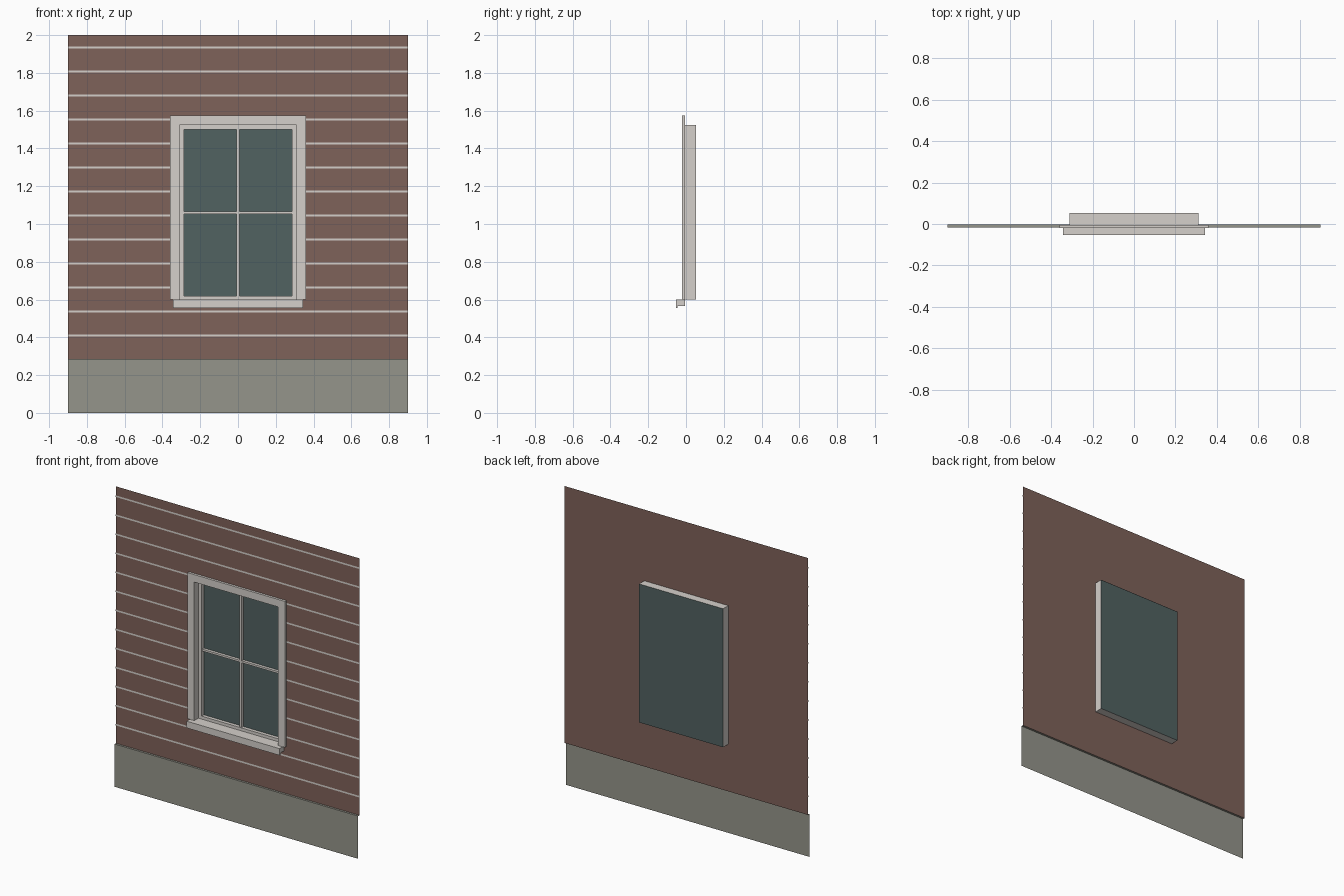
import bpy

cube = bpy.data.objects.get("Cube")
if cube:
    bpy.data.objects.remove(cube, do_unlink=True)


def srgb(r, g, b):
    def lin(c):
        c /= 255
        return c / 12.92 if c <= 0.04045 else ((c + 0.055) / 1.055) ** 2.4
    return (lin(r), lin(g), lin(b), 1.0)


def material(name, color):
    m = bpy.data.materials.new(name)
    m.use_nodes = True
    m.diffuse_color = color
    m.node_tree.nodes["Principled BSDF"].inputs["Base Color"].default_value = color
    return m


BRICK = material("brown siding", srgb(127, 98, 90))
STONE = material("grey foundation", srgb(149, 149, 139))
TRIM = material("off white trim", srgb(213, 208, 203))
GLASS = material("dark teal glass", srgb(81, 98, 97))


def mesh_object(name, verts, faces, mat):
    me = bpy.data.meshes.new(name)
    me.from_pydata(verts, [], faces)
    me.materials.append(mat)
    ob = bpy.data.objects.new(name, me)
    bpy.context.collection.objects.link(ob)
    return ob


def panels(name, rects, y, mat):
    """Front-facing rectangles (x0, x1, z0, z1) in one upright plane."""
    verts, faces = [], []
    for x0, x1, z0, z1 in rects:
        n = len(verts)
        verts += [(x0, y, z0), (x1, y, z0), (x1, y, z1), (x0, y, z1)]
        faces.append((n, n + 1, n + 2, n + 3))
    return mesh_object(name, verts, faces, mat)


def extrude_x(name, profile, half, mat, caps=True):
    """Sweep a (y, z) profile across the width; caps close it into a solid."""
    n = len(profile)
    verts = [(x, y, z) for x in (-half, half) for y, z in profile]
    count = n if caps else n - 1
    faces = [(i, (i + 1) % n, (i + 1) % n + n, i + n) for i in range(count)]
    if caps:
        faces += [tuple(reversed(range(n))), tuple(range(n, 2 * n))]
    return mesh_object(name, verts, faces, mat)


def box(name, x0, x1, y0, y1, z0, z1, mat):
    verts = [(x, y, z) for z in (z0, z1) for x, y in ((x0, y0), (x1, y0), (x1, y1), (x0, y1))]
    faces = [(3, 2, 1, 0), (4, 5, 6, 7)]
    faces += [(i, (i + 1) % 4, (i + 1) % 4 + 4, i + 4) for i in range(4)]
    return mesh_object(name, verts, faces, mat)


# Main dimensions
HALF, TOP, BASE = 0.9, 2.0, 0.285
WALL_Y, BASE_Y, BACK_Y = -0.003, -0.017, 0.052
OPEN_X, OPEN_LOW, OPEN_HIGH = 0.31, 0.6, 1.525
CASE_X, CASE_HIGH = 0.36, 1.575

# Wall sheet with the window opening left free
panels("siding_wall", [
    (-HALF, HALF, BASE, OPEN_LOW),
    (-HALF, HALF, OPEN_HIGH, TOP),
    (-HALF, -OPEN_X, OPEN_LOW, OPEN_HIGH),
    (OPEN_X, HALF, OPEN_LOW, OPEN_HIGH),
], WALL_Y, BRICK)

# Pale joints between the siding boards, interrupted by the window
joints = []
for i in range(13):
    z = 0.41 + i * 0.1271
    low, high = z - 0.0055, z + 0.0055
    if OPEN_LOW < z < CASE_HIGH:
        joints += [(-HALF, -0.34, low, high), (0.34, HALF, low, high)]
    else:
        joints.append((-HALF, HALF, low, high))
panels("siding_joints", joints, WALL_Y - 0.002, TRIM)

# Foundation sheet with its narrow ledge
extrude_x("foundation", [(WALL_Y, BASE), (BASE_Y, BASE), (BASE_Y, 0)], HALF, STONE, caps=False)

# Casing boards around the opening
for side, s in (("left", 1), ("right", -1)):
    a, b = sorted((s * OPEN_X, s * CASE_X))
    box(side + "_casing", a, b, -0.02, -0.004, OPEN_LOW, OPEN_HIGH, TRIM)
box("top_casing", -CASE_X, CASE_X, -0.02, -0.004, OPEN_HIGH, CASE_HIGH, TRIM)

# Sill with a drip lip
extrude_x("window_sill", [(-0.006, OPEN_LOW), (-0.052, OPEN_LOW), (-0.052, 0.555),
                          (-0.044, 0.555), (-0.044, 0.567), (-0.006, 0.567)], 0.343, TRIM)

# Window box lining the opening
corners = [(-OPEN_X, OPEN_LOW), (OPEN_X, OPEN_LOW), (OPEN_X, OPEN_HIGH), (-OPEN_X, OPEN_HIGH)]
mesh_object("window_box", [(x, y, z) for y in (-0.006, BACK_Y) for x, z in corners],
            [(i, (i + 1) % 4, (i + 1) % 4 + 4, i + 4) for i in range(4)], TRIM)

# Sash frame and glazing bars
S0, S1 = 0.024, 0.047
GX, GL, GH = 0.285, 0.62, 1.5
for side, s in (("left", 1), ("right", -1)):
    a, b = sorted((s * GX, s * OPEN_X))
    box(side + "_sash_stile", a, b, S0, S1, OPEN_LOW, OPEN_HIGH, TRIM)
box("bottom_sash_rail", -GX, GX, S0, S1, OPEN_LOW, GL, TRIM)
box("top_sash_rail", -GX, GX, S0, S1, GH, OPEN_HIGH, TRIM)
box("upright_glazing_bar", -0.008, 0.008, S0 + 0.004, S1, GL, GH, TRIM)
for side, s in (("left", 1), ("right", -1)):
    a, b = sorted((s * 0.008, s * GX))
    box(side + "_cross_glazing_bar", a, b, S0 + 0.004, S1, 1.053, 1.066, TRIM)

# Glass filling the back of the box
panels("window_glass", [(-OPEN_X, OPEN_X, OPEN_LOW, OPEN_HIGH)], BACK_Y - 0.001, GLASS)
